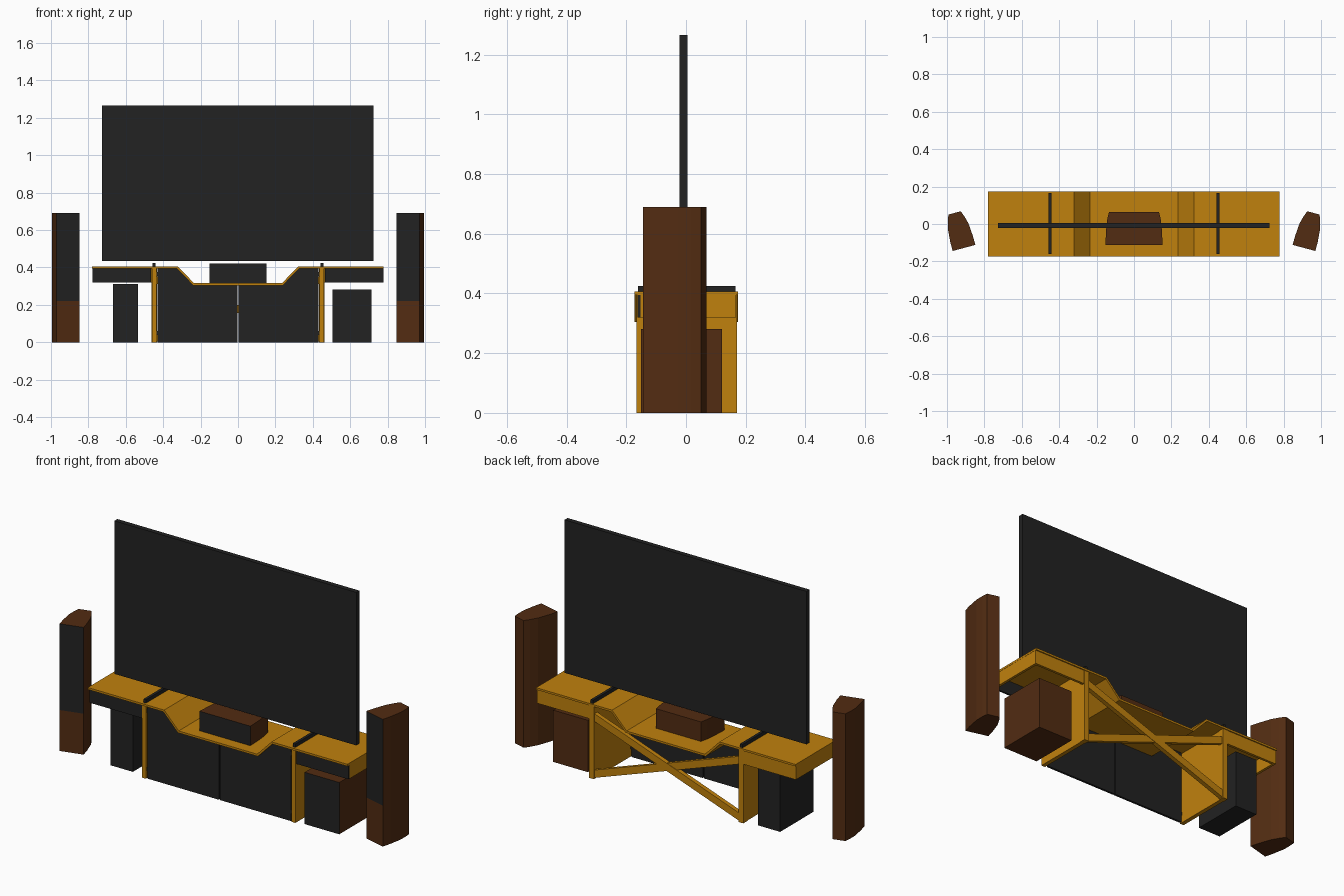
import bpy, bmesh, math
from mathutils import Matrix, Vector

if "Cube" in bpy.data.objects:
    bpy.data.objects.remove(bpy.data.objects["Cube"], do_unlink=True)


def material(name, rgb):
    m = bpy.data.materials.new(name)
    m.use_nodes = True
    m.diffuse_color = (*rgb, 1)
    m.node_tree.nodes["Principled BSDF"].inputs["Base Color"].default_value = (*rgb, 1)
    return m


WOOD = material("golden wood", (0.53, 0.22, 0.004))
BROWN = material("dark brown wood", (0.085, 0.025, 0.006))
BLACK = material("matte black", (0.016, 0.016, 0.016))


def finish(name, bm, *mats):
    bmesh.ops.recalc_face_normals(bm, faces=bm.faces)
    mesh = bpy.data.meshes.new(name)
    bm.to_mesh(mesh)
    bm.free()
    for m in mats:
        mesh.materials.append(m)
    ob = bpy.data.objects.new(name, mesh)
    bpy.context.collection.objects.link(ob)
    return ob


def prism_mesh(pts, axis, lo, hi):
    """Extrude an outline: (x, z) along y, or (x, y) along z."""
    bm = bmesh.new()
    place = (lambda a, b: (a, lo, b)) if axis == "y" else (lambda a, b: (a, b, lo))
    face = bm.faces.new([bm.verts.new(place(a, b)) for a, b in pts])
    ext = bmesh.ops.extrude_face_region(bm, geom=[face])
    step = Vector((0, hi - lo, 0)) if axis == "y" else Vector((0, 0, hi - lo))
    verts = [g for g in ext["geom"] if isinstance(g, bmesh.types.BMVert)]
    bmesh.ops.translate(bm, vec=step, verts=verts)
    bmesh.ops.recalc_face_normals(bm, faces=bm.faces)
    return bm


def prism(name, pts, axis, lo, hi, mat):
    return finish(name, prism_mesh(pts, axis, lo, hi), mat)


def box_mesh(x, y, z):
    return prism_mesh([(x[0], y[0]), (x[1], y[0]), (x[1], y[1]), (x[0], y[1])], "z", *z)


def box(name, x, y, z, mat):
    return finish(name, box_mesh(x, y, z), mat)


def blacken_front(bm, above=-1.0):
    """Give the forward-facing side the second material, above a height."""
    bm.normal_update()
    for f in bm.faces:
        if f.normal.y < -0.9 and f.calc_center_median().z > above:
            f.material_index = 1


def span(s, a, b):
    return tuple(sorted((s * a, s * b)))


# Television
box("television", (-0.727, 0.725), (-0.021, 0.005), (0.436, 1.266), BLACK)

# Table top with a sunken middle
upper = [(-0.78, 0.406), (-0.322, 0.406), (-0.235, 0.316),
         (0.235, 0.316), (0.322, 0.406), (0.778, 0.406)]
lower = [(-0.78, 0.395), (-0.327, 0.395), (-0.24, 0.305),
         (0.24, 0.305), (0.327, 0.395), (0.778, 0.395)]
prism("table_top", upper + lower[::-1], "y", -0.173, 0.174, WOOD)

for s, side in ((1, "left"), (-1, "right")):
    # Supports
    box(side + "_leg_panel", span(s, 0.437, 0.46), (-0.166, 0.136), (0, 0.396), WOOD)
    box(side + "_back_post", span(s, 0.434, 0.463), (0.136, 0.17), (0, 0.396), WOOD)
    # Door cut to the shape of the table top
    door = [(0.003, 0), (0.43, 0), (0.43, 0.395), (0.327, 0.395), (0.24, 0.305), (0.003, 0.305)]
    prism(side + "_door", [(s * x, z) for x, z in door], "y", -0.16, -0.148, BLACK)
    for i, z in enumerate((0.04, 0.355)):
        box(f"{side}_hinge_{i + 1}", span(s, 0.428, 0.438), (-0.158, -0.15), (z, z + 0.02), BLACK)
    # Outer drawer bay, open underneath
    box(side + "_drawer_front", span(s, 0.464, 0.777), (-0.162, -0.152), (0.32, 0.395), BLACK)
    box(side + "_end_apron", span(s, 0.763, 0.777), (-0.152, 0.168), (0.32, 0.396), WOOD)
    box(side + "_back_apron", span(s, 0.46, 0.764), (0.154, 0.168), (0.32, 0.396), WOOD)
    # Diagonal back brace
    brace = [(0.436, 0.312), (0.436, 0.354), (-0.436, 0.046), (-0.436, 0.004)]
    prism(side + "_back_brace", [(s * x, z) for x, z in brace], "y",
          0.142 - 0.001 * s, 0.164 + 0.001 * s, WOOD)
    # Television foot
    box(side + "_television_foot", span(s, 0.441, 0.456), (-0.16, 0.166), (0.406, 0.425), BLACK)

    # Floor speaker: bowed sides, turned inward, black front above the base
    half = [(0.063, 0), (0.0625, 0.05), (0.057, 0.12), (0.046, 0.162), (0.034, 0.194)]
    outline = half + [(-x, y) for x, y in half[::-1]]
    bm = prism_mesh(outline, "z", 0, 0.69)
    bmesh.ops.bisect_plane(bm, geom=bm.verts[:] + bm.edges[:] + bm.faces[:],
                           plane_co=(0, 0, 0.222), plane_no=(0, 0, 1))
    blacken_front(bm, 0.222)
    turn = Matrix.Translation((s * 0.909, -0.128, 0)) @ Matrix.Rotation(-s * math.radians(15), 4, "Z")
    bm.transform(turn)
    finish(side + "_floor_speaker", bm, BROWN, BLACK)

# Centre speaker in the sunken shelf
half = [(0.153, -0.112), (0.149, -0.03), (0.143, 0.025), (0.134, 0.064)]
bm = prism_mesh(half + [(-x, y) for x, y in half[::-1]], "z", 0.316, 0.422)
blacken_front(bm)
finish("centre_speaker", bm, BROWN, BLACK)

# Bass speaker under the left bay
bm = box_mesh((0.505, 0.713), (-0.15, 0.12), (0, 0.281))
blacken_front(bm)
finish("bass_speaker", bm, BROWN, BLACK)

# Black equipment box under the right bay
box("equipment_box", (-0.668, -0.535), (-0.137, 0.147), (0, 0.312), BLACK)
